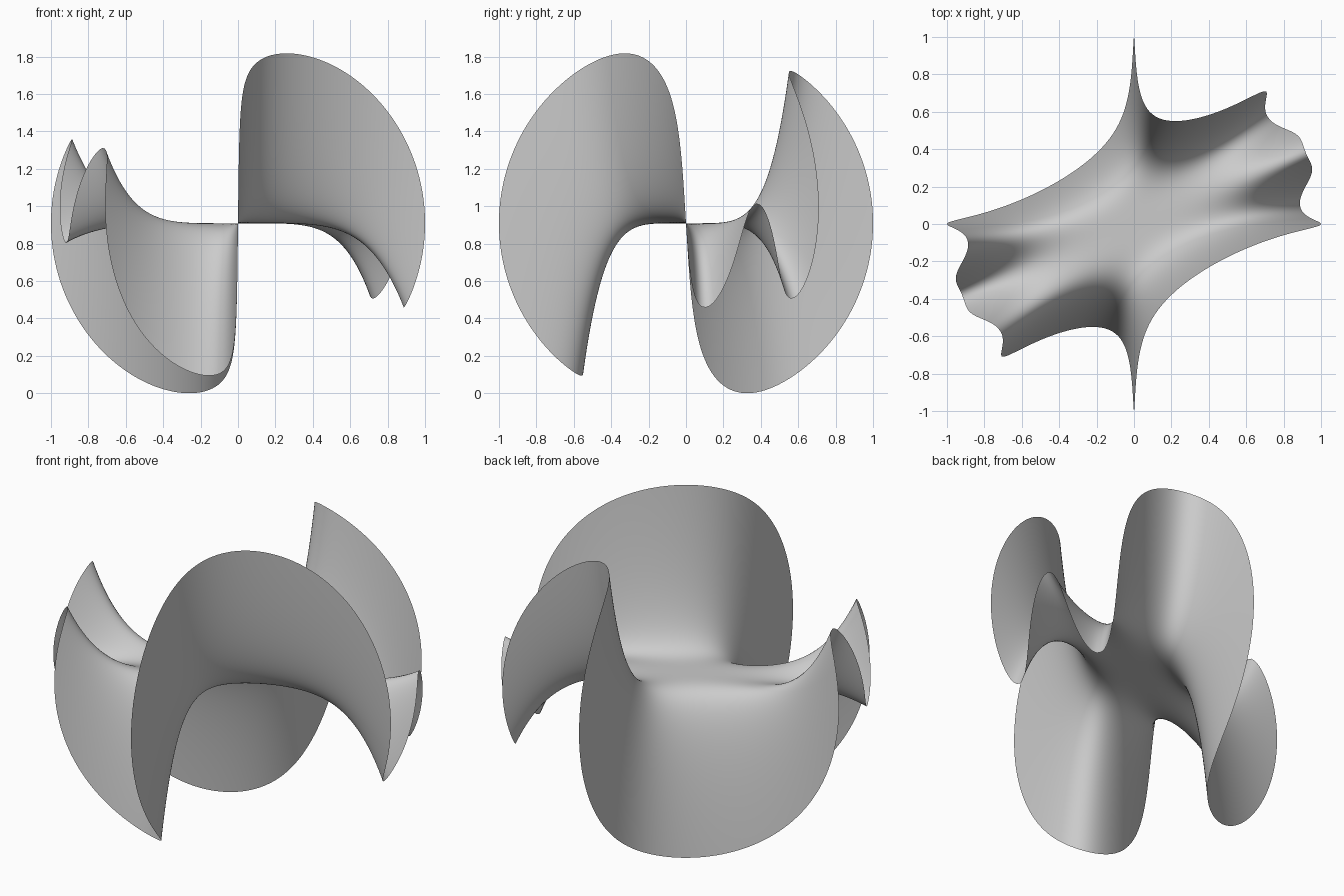
import bpy, bmesh, math

cube = bpy.data.objects.get("Cube")
if cube:
    bpy.data.objects.remove(cube, do_unlink=True)

STEEPNESS = 16
RAYS, RINGS = 720, 70


# Height of the quintic saddle: it vanishes along five lines through the centre
def height(x, y):
    return -STEEPNESS * x * y * (x - y) * (x - 2 * y) * (x - 3 * y)


def ray_point(angle, rho):
    x, y = rho * math.cos(angle), rho * math.sin(angle)
    return (x, y, height(x, y))


# Where a ray leaves the unit ball that trims the sheet
def rim_radius(angle):
    slope = height(math.cos(angle), math.sin(angle))
    low, high = 0.0, 1.0
    for _ in range(40):
        mid = (low + high) / 2
        if mid ** 2 + (slope * mid ** 5) ** 2 < 1:
            low = mid
        else:
            high = mid
    return high


# Parameters that divide a curve into steps of equal length
def even_steps(curve, start, end, samples, count):
    params = [start + (end - start) * i / samples for i in range(samples + 1)]
    points = [curve(p) for p in params]
    lengths = [0.0]
    for a, b in zip(points, points[1:]):
        lengths.append(lengths[-1] + math.dist(a, b))
    result, j = [], 0
    for i in range(count + 1):
        target = lengths[-1] * i / count
        while j < samples - 1 and lengths[j + 1] < target:
            j += 1
        span = lengths[j + 1] - lengths[j]
        t = min(1.0, (target - lengths[j]) / span) if span else 0.0
        result.append(params[j] + t * (params[j + 1] - params[j]))
    return result


# Rays spread evenly along each quarter of the rim, so the four spikes are kept
angles = []
for quarter in range(4):
    start = quarter * math.pi / 2
    angles += even_steps(lambda a: ray_point(a, rim_radius(a)),
                         start, start + math.pi / 2, 3000, RAYS // 4)[:-1]

# Sheet: rings of quads around a central fan
bm = bmesh.new()
centre = bm.verts.new((0, 0, 0))
spokes = []
for angle in angles:
    steps = even_steps(lambda r: ray_point(angle, r), 0, rim_radius(angle), 150, RINGS)
    spokes.append([bm.verts.new(ray_point(angle, r)) for r in steps[1:]])
for a, b in zip(spokes, spokes[1:] + spokes[:1]):
    bm.faces.new((centre, a[0], b[0]))
    for i in range(RINGS - 1):
        bm.faces.new((a[i], a[i + 1], b[i + 1], b[i]))

# Stand the sheet on the ground
lowest = min(v.co.z for v in bm.verts)
bmesh.ops.translate(bm, verts=bm.verts, vec=(0, 0, -lowest))
for face in bm.faces:
    face.smooth = True

mesh = bpy.data.meshes.new("wavy_sheet")
bm.to_mesh(mesh)
bm.free()
sheet = bpy.data.objects.new("wavy_sheet", mesh)
bpy.context.collection.objects.link(sheet)

# Plain grey
grey = bpy.data.materials.new("light_grey")
grey.use_nodes = True
colour = (0.6, 0.6, 0.6, 1)
grey.diffuse_color = colour
grey.node_tree.nodes["Principled BSDF"].inputs["Base Color"].default_value = colour
mesh.materials.append(grey)
